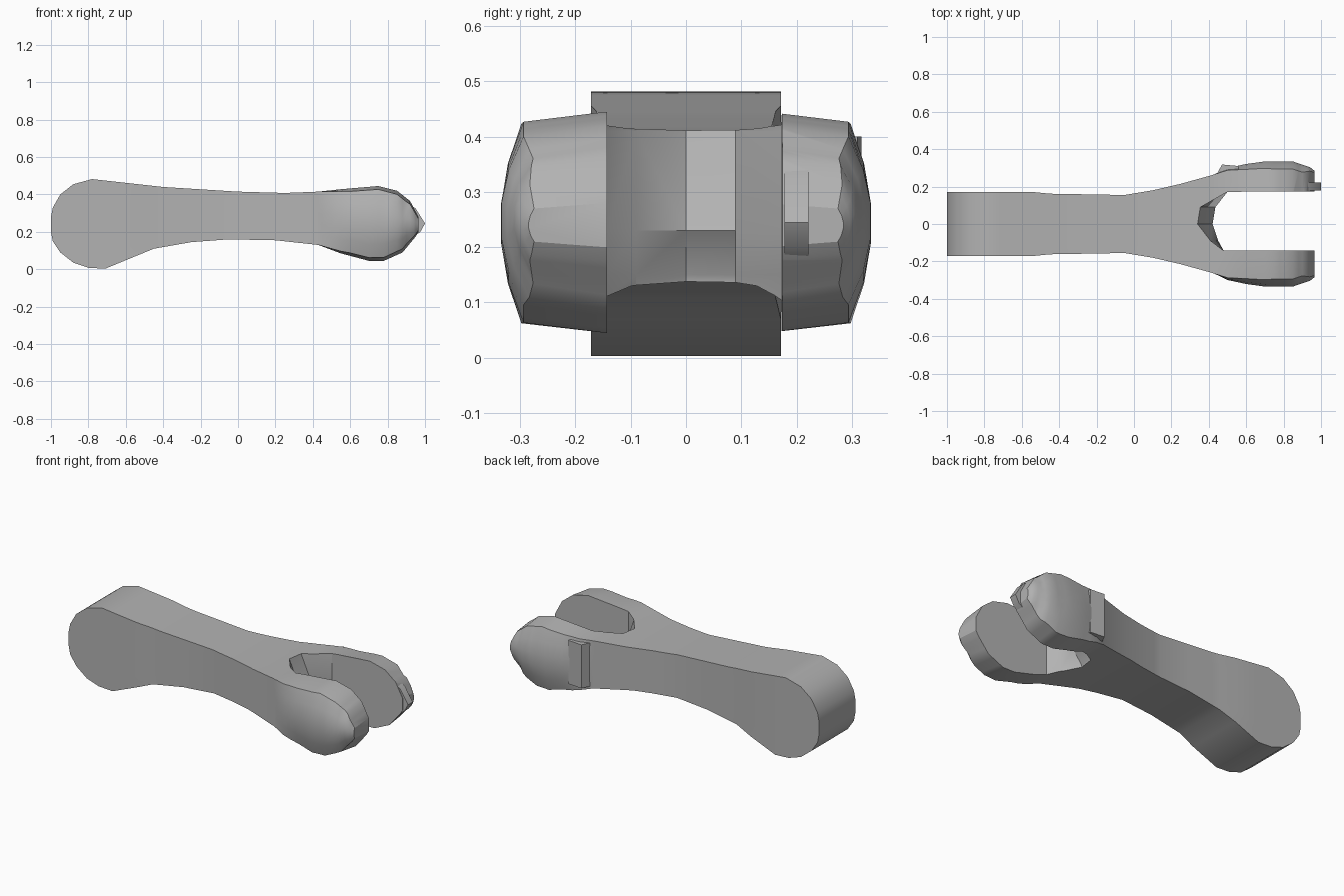
import bpy, bmesh

cube = bpy.data.objects.get("Cube")
if cube:
    bpy.data.objects.remove(cube)

steel = bpy.data.materials.new("plain grey")
steel.use_nodes = True
GREY = (0.45, 0.45, 0.45, 1)
steel.diffuse_color = GREY
steel.node_tree.nodes["Principled BSDF"].inputs["Base Color"].default_value = GREY


def interp(pts, x):
    """Piecewise linear lookup."""
    if x <= pts[0][0]:
        return pts[0][1]
    for (x0, y0), (x1, y1) in zip(pts, pts[1:]):
        if x <= x1:
            return y0 + (y1 - y0) * (x - x0) / (x1 - x0)
    return pts[-1][1]


def loft(name, rings):
    """Closed solid skinned over rings of equal length."""
    bm = bmesh.new()
    rows = [[bm.verts.new(p) for p in ring] for ring in rings]
    n = len(rows[0])
    for a, b in zip(rows, rows[1:]):
        for i in range(n):
            j = (i + 1) % n
            bm.faces.new((a[i], a[j], b[j], b[i]))
    bm.faces.new(rows[0])
    bm.faces.new(rows[-1][::-1])
    bmesh.ops.recalc_face_normals(bm, faces=bm.faces)
    mesh = bpy.data.meshes.new(name)
    bm.to_mesh(mesh)
    bm.free()
    mesh.materials.append(steel)
    obj = bpy.data.objects.new(name, mesh)
    bpy.context.collection.objects.link(obj)
    return obj


# Outline of the link: upper edge, lower edge and half depth along x
TOP = [(-1, .28), (-.99, .33), (-.95, .4), (-.88, .455), (-.78, .482), (-.4, .44),
       (0, .415), (.25, .408), (.43, .415), (.55, .428), (.75, .445), (.85, .42),
       (.92, .365), (.965, .28)]
LOW = [(-1, .2), (-.99, .15), (-.95, .09), (-.88, .035), (-.8, .008), (-.71, .003),
       (-.45, .11), (-.25, .145), (-.05, .16), (.2, .155), (.43, .13), (.55, .085),
       (.7, .045), (.78, .045), (.88, .09), (.95, .175), (.965, .2)]
DEPTH = [(-.55, .172), (-.45, .162), (-.05, .155), (.1, .18), (.25, .215), (.42, .262),
         (.45, .275), (.5, .3), (.6, .322), (.7, .336), (.85, .336), (.94, .305), (.965, .285)]
DOME = [(.43, 0), (.6, .03), (.75, .042), (.9, .042), (.965, .01)]
ROUND = [(.43, 0), (.6, .016), (.9, .02), (.965, .01)]


def section(x):
    hi, lo = interp(TOP, x), interp(LOW, x)
    depth, dome, drop = interp(DEPTH, x), interp(DOME, x), interp(ROUND, x)
    ring = []
    for side in (-1, 1):
        steps = (0, .2, .4, .6, .8, 1)
        wall = []
        for t in steps:
            y = side * (depth - dome * (2 * t - 1) ** 2)
            wall.append((x, y, lo + drop + t * (hi - lo - 2 * drop)))
        inner = side * min(.146, depth * .6)
        wall = [(x, inner, lo)] + wall + [(x, inner, hi)]
        ring += wall if side < 0 else wall[::-1]
    return ring


stations = sorted({p[0] for p in TOP + LOW + DEPTH} | {.8, .9, -.92, -.97})
link = loft("link_body", [section(x) for x in stations])

# Slot between the fork arms, with a ridge across the root
slot_rings = []
for z, shift in ((-.1, -.07), (.15, -.03), (.23, .03), (.41, -.05), (.6, -.08)):
    plan = [(1.2, -.143), (.48, -.143), (.435 + shift * .5, -.09), (.39 + shift, 0),
            (.405 + shift, .09), (.5, .172), (1.2, .176)]
    slot_rings.append([(x, y, z) for x, y in plan])
slot = loft("slot_cutter", slot_rings)
slot.hide_render = True
slot.hide_set(True)
cut = link.modifiers.new("fork slot", "BOOLEAN")
cut.object = slot
cut.operation = "DIFFERENCE"
cut.solver = "EXACT"
bpy.context.view_layer.objects.active = link
link.select_set(True)
bpy.ops.object.modifier_apply(modifier=cut.name)
bpy.data.objects.remove(slot)

# Pointed lip on the rear fork arm
lip_outline = [(.9, .36), (.95, .325), (1, .245), (.975, .2), (.93, .17), (.9, .17)]
lip = loft("rear_arm_lip", [[(x, y, z) for x, z in lip_outline] for y in (.178, .222)])

# Low raised pad at the foot of the rear arm
pad = loft("rear_arm_pad", [[(x, y, z) for x, y in ((.43, .24), (.47, .318), (.56, .31), (.56, .25))]
                            for z in (.14, .4)])

for obj in (link, lip, pad):
    bpy.ops.object.select_all(action="DESELECT")
    obj.select_set(True)
    bpy.context.view_layer.objects.active = obj
    bpy.ops.object.shade_smooth_by_angle(angle=.5)
